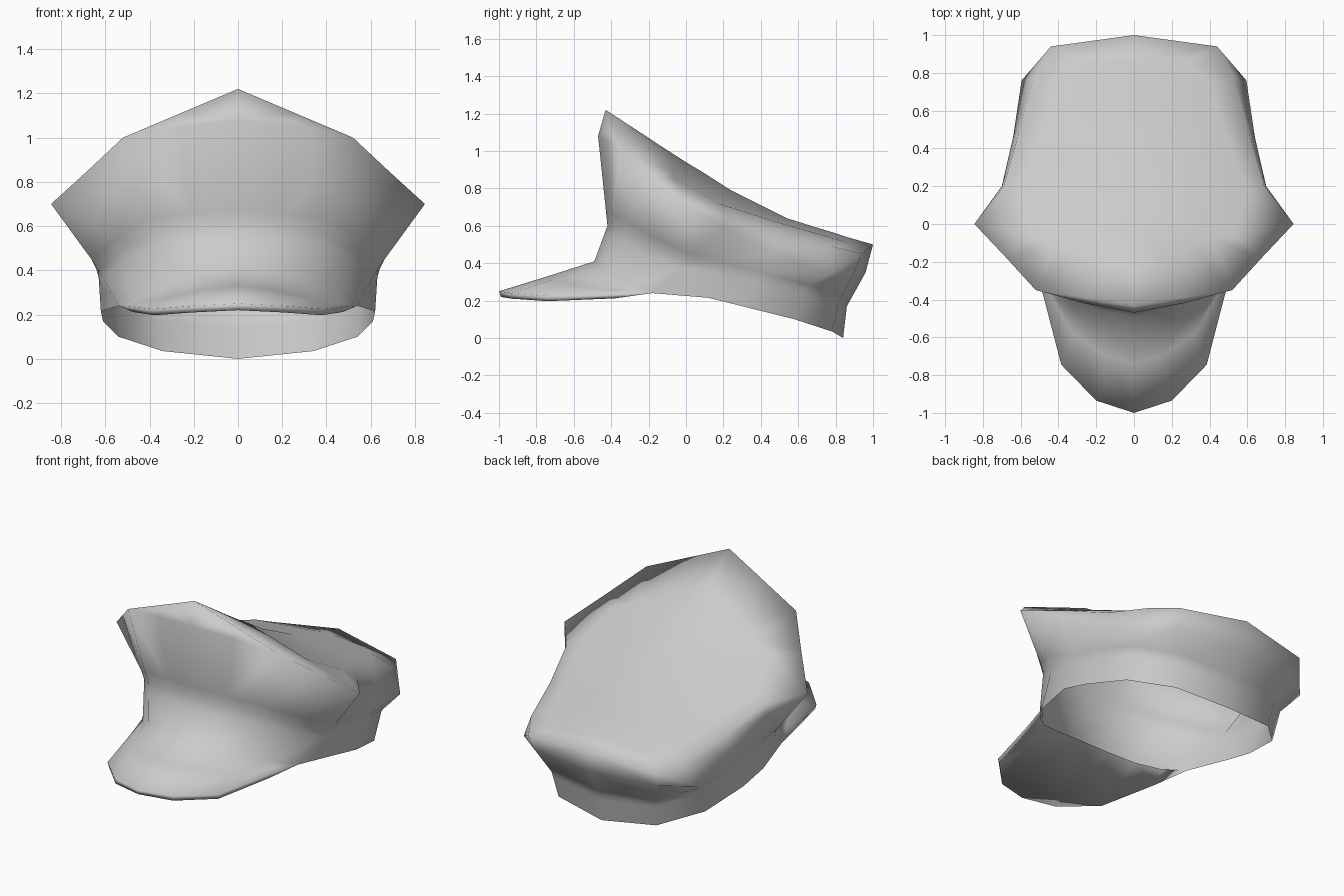
import bpy, bmesh, math

if "Cube" in bpy.data.objects:
    bpy.data.objects.remove(bpy.data.objects["Cube"])


def blend(a, b, t):
    """Ring part-way between two rings."""
    return [tuple(u + (v - u) * t for u, v in zip(p, q)) for p, q in zip(a, b)]


def half_loft(name, rings):
    """Skin right-hand half rings (short rings span only the front), mirror, smooth."""
    bm = bmesh.new()
    rows = [[bm.verts.new(p) for p in ring] for ring in rings]
    for a, b in zip(rows, rows[1:]):
        for i in range(min(len(a), len(b)) - 1):
            bm.faces.new((a[i], a[i + 1], b[i + 1], b[i]))
    bmesh.ops.remove_doubles(bm, verts=bm.verts, dist=0.001)
    bmesh.ops.recalc_face_normals(bm, faces=bm.faces)
    if sum(f.normal.z * f.calc_area() for f in bm.faces) < 0:
        bmesh.ops.reverse_faces(bm, faces=bm.faces)
    me = bpy.data.meshes.new(name)
    bm.to_mesh(me)
    bm.free()
    ob = bpy.data.objects.new(name, me)
    bpy.context.collection.objects.link(ob)
    ob.modifiers.new("mirror", 'MIRROR').merge_threshold = 0.002
    bpy.ops.object.select_all(action='DESELECT')
    ob.select_set(True)
    bpy.context.view_layer.objects.active = ob
    bpy.ops.object.shade_smooth_by_angle(angle=math.radians(150))
    return ob


# Half rings run from front centre, round the right side, to back centre.
# Visor: underside, outer edge and dome, ending at the joint with the band
visor_corner = (.54, -.18, .24)
under_joint = [(0, -.48, .375), (.18, -.45, .35), (.34, -.39, .31), (.45, -.29, .265), visor_corner]
under_edge = [(0, -.99, .22), (.20, -.93, .21), (.38, -.74, .197), (.475, -.38, .212), visor_corner]
edge = [(0, -1.0, .25), (.20, -.935, .24), (.385, -.745, .225), (.48, -.38, .235), visor_corner]
dome = [(0, -.74, .33), (.14, -.70, .315), (.32, -.58, .275), (.46, -.34, .255), visor_corner]

# Band, open at the bottom
band_bottom = [(0, -.49, .41), (.18, -.46, .385), (.34, -.40, .34), (.46, -.29, .28), visor_corner,
               (.62, .12, .215), (.61, .30, .17), (.54, .58, .10), (.34, .78, .035), (0, .84, 0)]
band_top = [(0, -.42, .60), (.20, -.39, .59), (.40, -.32, .56), (.54, -.16, .48), (.63, .03, .405),
            (.63, .20, .37), (.62, .40, .33), (.55, .64, .27), (.36, .82, .20), (0, .86, .17)]

# Crown: flared side, rim, then sloping top
flare = [(0, -.47, 1.08), (.26, -.42, 1.05), (.52, -.35, 1.0), (.68, -.175, .85), (.845, 0, .70),
         (.70, .20, .60), (.64, .46, .46), (.595, .76, .34), (.42, .90, .35), (0, .96, .35)]
rim = [(0, -.43, 1.22), (.26, -.39, 1.11), (.52, -.35, 1.0), (.68, -.175, .85), (.845, 0, .70),
       (.69, .20, .67), (.61, .48, .56), (.53, .78, .49), (.44, .94, .45), (0, 1.0, .50)]
top_inner = [(0, -.20, 1.07), (.14, -.15, 1.015), (.29, -.09, .945), (.41, -.08, .90), (.53, -.06, .85),
             (.60, .17, .72), (.47, .52, .61), (.40, .75, .545), (.28, .86, .51), (0, .86, .54)]
top_ridge = [(0, -.20, 1.07), (0, -.14, 1.03), (0, -.07, .985), (0, 0, .94), (0, .10, .88),
             (0, .24, .79), (0, .54, .64), (0, .70, .59), (0, .80, .56), (0, .86, .54)]

half_loft("peaked_cap", [under_joint, under_edge, edge, dome, band_bottom,
                         blend(band_bottom, band_top, .8), band_top, blend(band_top, flare, .15),
                         flare, rim, top_inner, top_ridge])
